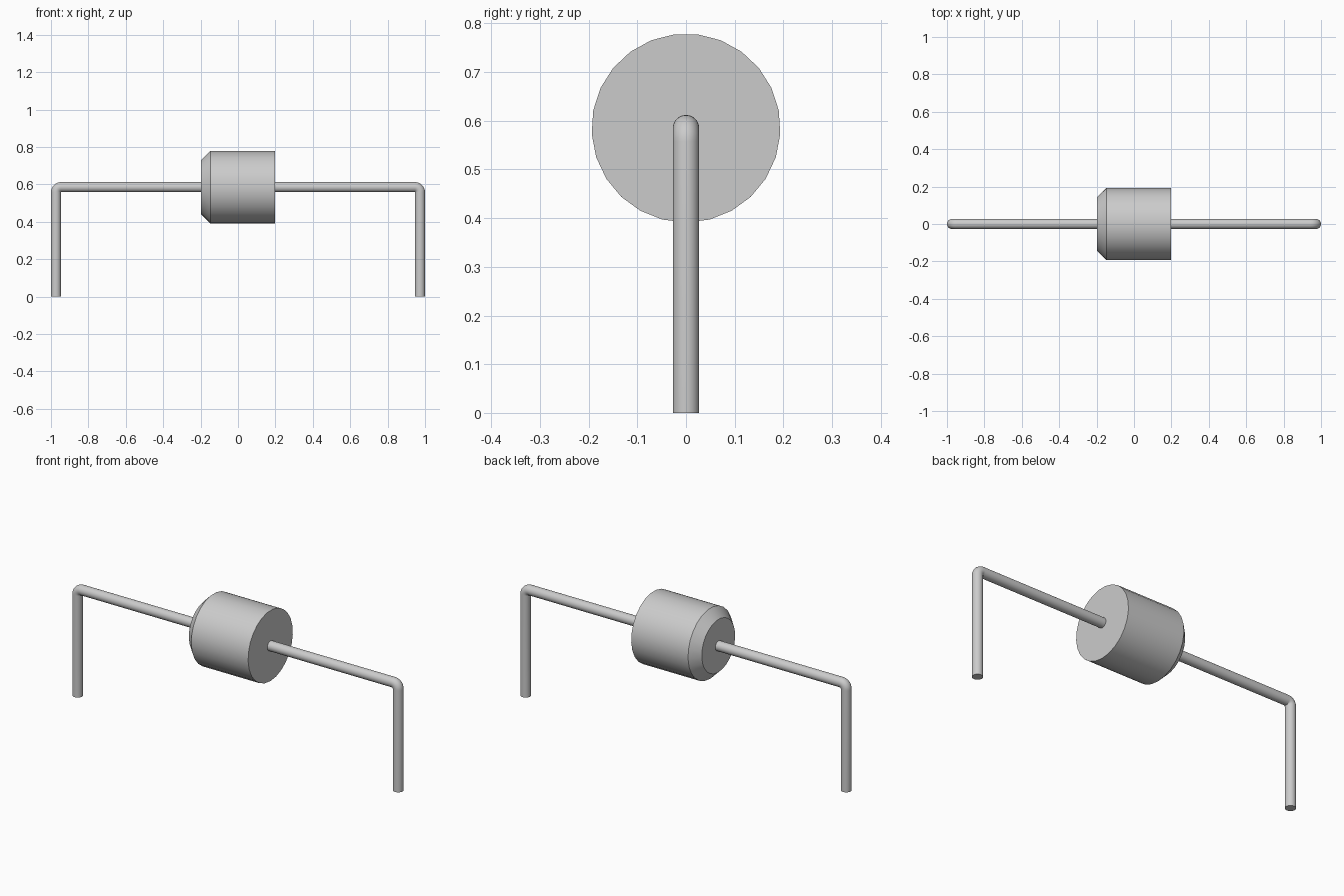
import bpy, bmesh, math
from mathutils import Vector

if "Cube" in bpy.data.objects:
    bpy.data.objects.remove(bpy.data.objects["Cube"])

AXIS_Z = 0.585      # height of the component axis
WIRE_R = 0.027
LEG_X = 1 - WIRE_R  # centre of each bent leg

grey = bpy.data.materials.new("plain grey")
grey.use_nodes = True
color = (0.6, 0.6, 0.6, 1)
grey.diffuse_color = color
grey.node_tree.nodes["Principled BSDF"].inputs["Base Color"].default_value = color


def tube(name, sections, sides, start=0.0):
    """Loft circles in the xz bend plane; a section is (centre, tangent, radius)."""
    bm = bmesh.new()
    rings = []
    for centre, tangent, radius in sections:
        across = Vector((0, 1, 0))
        up = tangent.cross(across)
        ring = []
        for i in range(sides):
            a = start + math.tau * i / sides
            ring.append(bm.verts.new(
                centre + radius * (math.cos(a) * across + math.sin(a) * up)))
        rings.append(ring)
    for r0, r1 in zip(rings, rings[1:]):
        for i in range(sides):
            j = (i + 1) % sides
            bm.faces.new((r0[i], r0[j], r1[j], r1[i]))
    bm.faces.new(rings[0])
    bm.faces.new(rings[-1])
    bmesh.ops.recalc_face_normals(bm, faces=bm.faces)
    mesh = bpy.data.meshes.new(name)
    bm.to_mesh(mesh)
    bm.free()
    mesh.materials.append(grey)
    obj = bpy.data.objects.new(name, mesh)
    bpy.context.collection.objects.link(obj)
    bpy.ops.object.select_all(action="DESELECT")
    obj.select_set(True)
    bpy.context.view_layer.objects.active = obj
    bpy.ops.object.shade_smooth_by_angle(angle=math.radians(30))


# Body: a cylinder along x, chamfered at one end, with a vertex at the bottom
X = Vector((1, 0, 0))
profile = [(-0.197, 0.145), (-0.148, 0.194), (0.197, 0.194)]
tube("body", [(Vector((x, 0, AXIS_Z)), X, r) for x, r in profile],
     25, -math.pi / 2)

# Wire leads: straight out of the body, tight elbow, straight down
for name, side in (("left_lead", 1), ("right_lead", -1)):
    sections = [(Vector((side * 0.19, 0, AXIS_Z)), side * X, WIRE_R)]
    bend = WIRE_R * 1.02
    for k in range(9):
        a = math.pi / 2 * k / 8
        sections.append((
            Vector((side * (LEG_X - bend + bend * math.sin(a)), 0,
                    AXIS_Z - bend + bend * math.cos(a))),
            Vector((side * math.cos(a), 0, -math.sin(a))), WIRE_R))
    sections.append((Vector((side * LEG_X, 0, 0)), Vector((0, 0, -1)), WIRE_R))
    tube(name, sections, 24)
